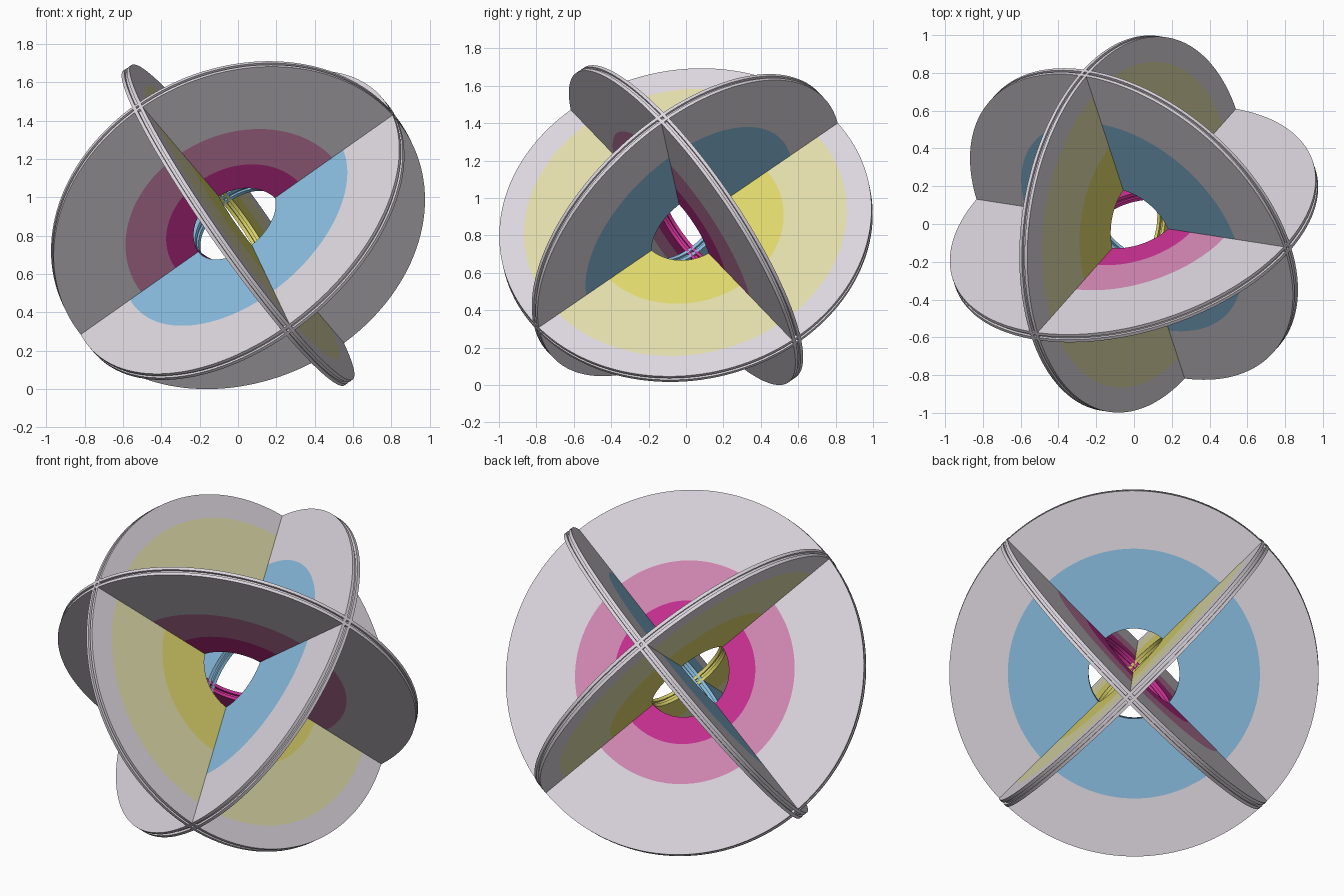
import bpy, bmesh, math
from mathutils import Vector, Matrix

if "Cube" in bpy.data.objects:
    bpy.data.objects.remove(bpy.data.objects["Cube"])


def srgb(r, g, b):
    lin = lambda c: c / 12.92 if c <= 0.04045 else ((c + 0.055) / 1.055) ** 2.4
    return tuple(lin(v / 255) for v in (r, g, b)) + (1.0,)


def material(name, rgb):
    m = bpy.data.materials.new(name)
    m.diffuse_color = srgb(*rgb)
    m.use_nodes = True
    m.node_tree.nodes["Principled BSDF"].inputs["Base Color"].default_value = m.diffuse_color
    return m


grey = material("pale_grey", (220, 214, 222))
magenta = material("magenta", (200, 48, 145))
pink = material("pink", (212, 136, 180))
yellow = material("yellow", (222, 214, 108))
cream = material("pale_yellow", (224, 220, 170))
blue = material("sky_blue", (136, 188, 222))

# Three perpendicular disc axes
a = Vector((-0.26, 0.797, 0.545)).normalized()
c = Vector((0.81, -0.12, 0.575))
c = (c - a * c.dot(a)).normalized()
b = a.cross(c)
if b.z < 0:
    b = -b

R, HOLE = 1.003, 0.247
HALF, GAP, DEPTH = 0.026, 0.008, 0.014   # half thickness, half groove, groove depth
SEG = 144
height = max(R * math.sqrt(1 - n.z ** 2) + HALF * n.z for n in (a, b, c))


def ring_disc(name, normal, bands):
    """Lathe a holed disc; bands = [(outer radius, material), ...] from the hole out."""
    mats = [m for _, m in bands]
    last = len(bands) - 1
    # Closed section: top face bands, grooved rim, bottom bands, grooved hole
    pts, idx = [(HOLE, HALF)], []
    for i, (r, _) in enumerate(bands):
        pts.append((r, HALF))
        idx.append(i)
    pts += [(R, GAP), (R - DEPTH, GAP), (R - DEPTH, -GAP), (R, -GAP), (R, -HALF)]
    idx += [last] * 5
    for i in range(last, -1, -1):
        pts.append((bands[i - 1][0] if i else HOLE, -HALF))
        idx.append(i)
    pts += [(HOLE, -GAP), (HOLE + DEPTH, -GAP), (HOLE + DEPTH, GAP), (HOLE, GAP)]
    idx += [0] * 5

    bm = bmesh.new()
    rows = []
    for s in range(SEG):
        t = 2 * math.pi * s / SEG
        rows.append([bm.verts.new((r * math.cos(t), r * math.sin(t), z)) for r, z in pts])
    n = len(pts)
    for s in range(SEG):
        p, q = rows[s], rows[(s + 1) % SEG]
        for k in range(n):
            f = bm.faces.new((p[k], p[(k + 1) % n], q[(k + 1) % n], q[k]))
            f.material_index = idx[k]
    bmesh.ops.recalc_face_normals(bm, faces=bm.faces)
    me = bpy.data.meshes.new(name)
    bm.to_mesh(me)
    bm.free()
    for m in mats:
        me.materials.append(m)
    ob = bpy.data.objects.new(name, me)
    bpy.context.collection.objects.link(ob)
    rot = normal.to_track_quat('Z', 'Y').to_matrix().to_4x4()
    ob.matrix_world = Matrix.Translation((0, 0, height)) @ rot
    bpy.ops.object.select_all(action='DESELECT')
    ob.select_set(True)
    bpy.context.view_layer.objects.active = ob
    bpy.ops.object.shade_smooth_by_angle(angle=math.radians(30))


# The three interlocking discs
ring_disc("magenta_disc", a, [(0.395, magenta), (0.615, pink), (R, grey)])
ring_disc("blue_disc", b, [(0.685, blue), (R, grey)])
ring_disc("yellow_disc", c, [(0.53, yellow), (0.87, cream), (R, grey)])
